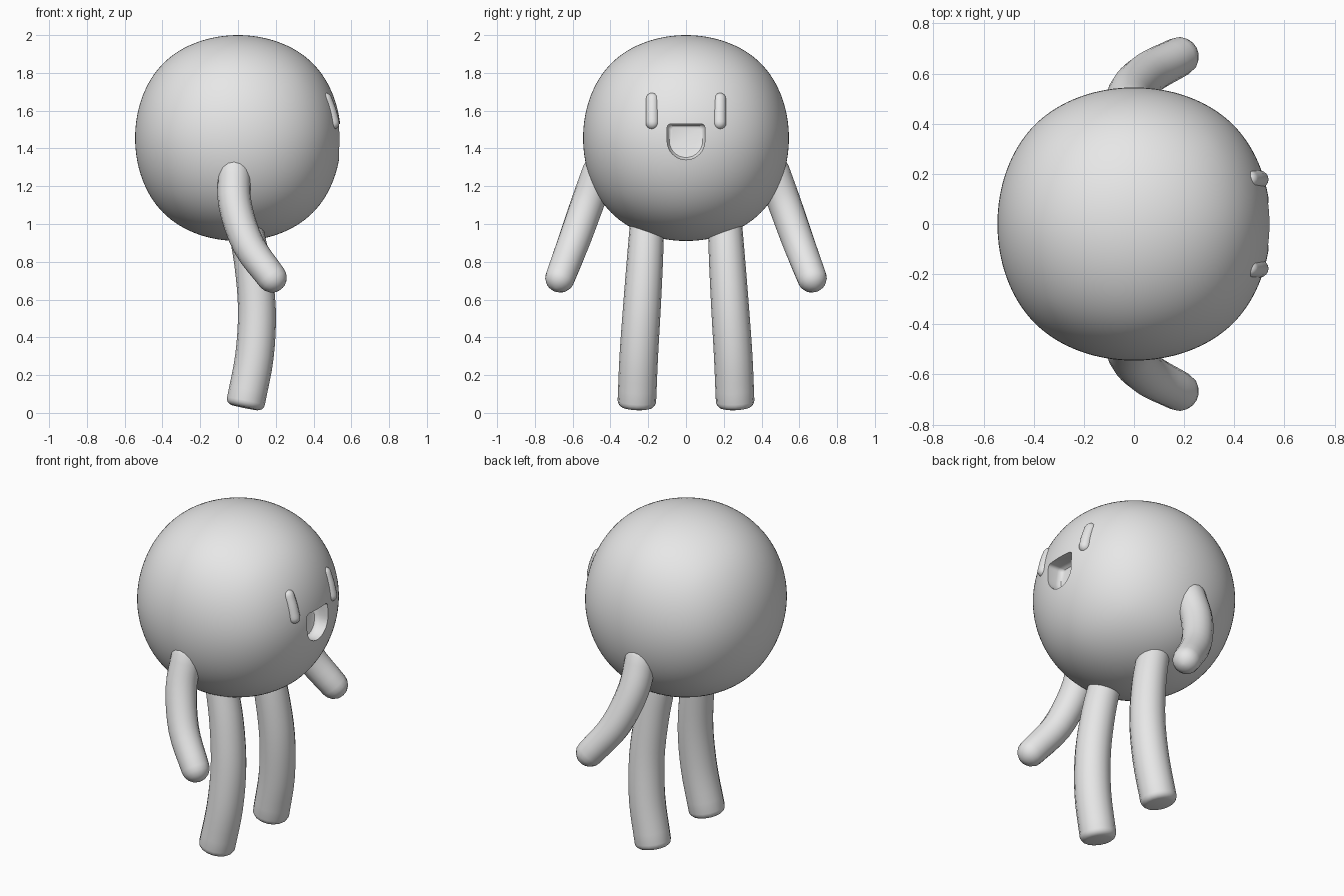
import bpy, bmesh, math
from mathutils import Vector

if "Cube" in bpy.data.objects:
    bpy.data.objects.remove(bpy.data.objects["Cube"])

grey = bpy.data.materials.new("light_grey")
grey.diffuse_color = (0.8, 0.8, 0.8, 1)
grey.use_nodes = True
grey.node_tree.nodes["Principled BSDF"].inputs["Base Color"].default_value = grey.diffuse_color


def make_object(name, bm):
    bmesh.ops.recalc_face_normals(bm, faces=bm.faces)
    me = bpy.data.meshes.new(name)
    bm.to_mesh(me)
    bm.free()
    me.materials.append(grey)
    ob = bpy.data.objects.new(name, me)
    bpy.context.collection.objects.link(ob)
    return ob


def smooth(ob, angle=40):
    bpy.ops.object.select_all(action='DESELECT')
    ob.select_set(True)
    bpy.context.view_layer.objects.active = ob
    bpy.ops.object.shade_smooth_by_angle(angle=math.radians(angle))


def spline(pts, steps):
    """Smooth path through rows of x, y, z, radius."""
    rows = [Vector(p) for p in pts]
    rows = [2 * rows[0] - rows[1]] + rows + [2 * rows[-1] - rows[-2]]
    out = []
    for i in range(1, len(rows) - 2):
        a, b, c, d = rows[i - 1:i + 3]
        for k in range(steps):
            t = k / steps
            out.append(0.5 * (2 * b + (c - a) * t + (2 * a - 5 * b + 4 * c - d) * t * t
                              + (3 * b - a - 3 * c + d) * t ** 3))
    return out + [rows[-2]]


def tube(name, pts, cap, side=1, sides=16, steps=4):
    """Limb along a path; cap is the length of the rounded rim at both ends."""
    rows = spline([(x, y * side, z, r) for x, y, z, r in pts], steps)
    centres = [r.xyz for r in rows]
    n = len(rows)
    tans = [(centres[min(i + 1, n - 1)] - centres[max(i - 1, 0)]).normalized() for i in range(n)]
    rings = [(centres[i], tans[i], rows[i][3]) for i in range(n)]
    # rounded rims
    for end, sign in ((0, -1), (n - 1, 1)):
        c, t, r = centres[end], tans[end], rows[end][3]
        extra = []
        for k in range(1, 5):
            a = math.radians(21 * k)
            extra.append((c + t * sign * cap * math.sin(a), t, r - cap * (1 - math.cos(a))))
        rings = rings + extra if sign > 0 else extra[::-1] + rings
    bm = bmesh.new()
    loops = []
    for c, t, r in rings:
        u = Vector((0, 1, 0)).cross(t).normalized()
        v = t.cross(u)
        loops.append([bm.verts.new(c + r * (u * math.cos(a) + v * math.sin(a)))
                      for a in (2 * math.pi * k / sides for k in range(sides))])
    for p, q in zip(loops, loops[1:]):
        for k in range(sides):
            j = (k + 1) % sides
            bm.faces.new((p[k], p[j], q[j], q[k]))
    bm.faces.new(loops[0])
    bm.faces.new(loops[-1])
    ob = make_object(name, bm)
    smooth(ob)
    return ob


# round body: a cube smoothed into a ball
bm = bmesh.new()
bmesh.ops.create_cube(bm, size=1.298)
bmesh.ops.translate(bm, verts=bm.verts, vec=(0, 0, 1.455))
body = make_object("body", bm)
sub = body.modifiers.new("round", 'SUBSURF')
sub.levels = sub.render_levels = 5

# open mouth: D-shaped cutter with a rounded, sloping back
outline = [(0.1 * math.cos(a), 1.44 + 0.1 * math.sin(a))
           for a in (math.pi + math.pi * k / 16 for k in range(17))]
for cy, start in ((0.08, 0), (-0.08, 90)):
    outline += [(cy + 0.02 * math.cos(math.radians(start + 30 * k)),
                 1.51 + 0.02 * math.sin(math.radians(start + 30 * k))) for k in range(4)]
bm = bmesh.new()
loops = []
for x, s in ((0.7, 1), (0.48, 1), (0.464, 0.96), (0.453, 0.88), (0.45, 0.78)):
    loops.append([bm.verts.new((x - (0.15 * (z - 1.44) if x < 0.6 else 0), y * s,
                                1.44 + (z - 1.44) * s)) for y, z in outline])
for p, q in zip(loops, loops[1:]):
    for k in range(len(p)):
        j = (k + 1) % len(p)
        bm.faces.new((p[k], p[j], q[j], q[k]))
bm.faces.new(loops[0])
bm.faces.new(loops[-1])
cutter = make_object("mouth_cutter", bm)
cutter.hide_render = True
cut = body.modifiers.new("mouth", 'BOOLEAN')
cut.operation = 'DIFFERENCE'
cut.solver = 'EXACT'
cut.object = cutter
deps = bpy.context.evaluated_depsgraph_get()
mesh = bpy.data.meshes.new_from_object(body.evaluated_get(deps))
body.modifiers.clear()
body.data = mesh
bpy.data.objects.remove(cutter)
smooth(body, 35)

# eyes, arms and legs on both sides
for side, label in ((1, "left"), (-1, "right")):
    tube("eye_" + label,
         [(0.462, 0.178, 1.66, 0.035), (0.485, 0.178, 1.60, 0.035), (0.502, 0.178, 1.535, 0.035)],
         0.035, side)
    tube("arm_" + label,
         [(-0.02, 0.46, 1.28, 0.088), (-0.015, 0.525, 1.10, 0.088),
          (0.055, 0.60, 0.89, 0.085), (0.18, 0.667, 0.715, 0.079)],
         0.078, side)
    tube("leg_" + label,
         [(0.03, 0.205, 1.02, 0.09), (0.075, 0.218, 0.80, 0.096), (0.10, 0.234, 0.55, 0.10),
          (0.087, 0.25, 0.30, 0.102), (0.042, 0.26, 0.062, 0.102)],
         0.035, side)
